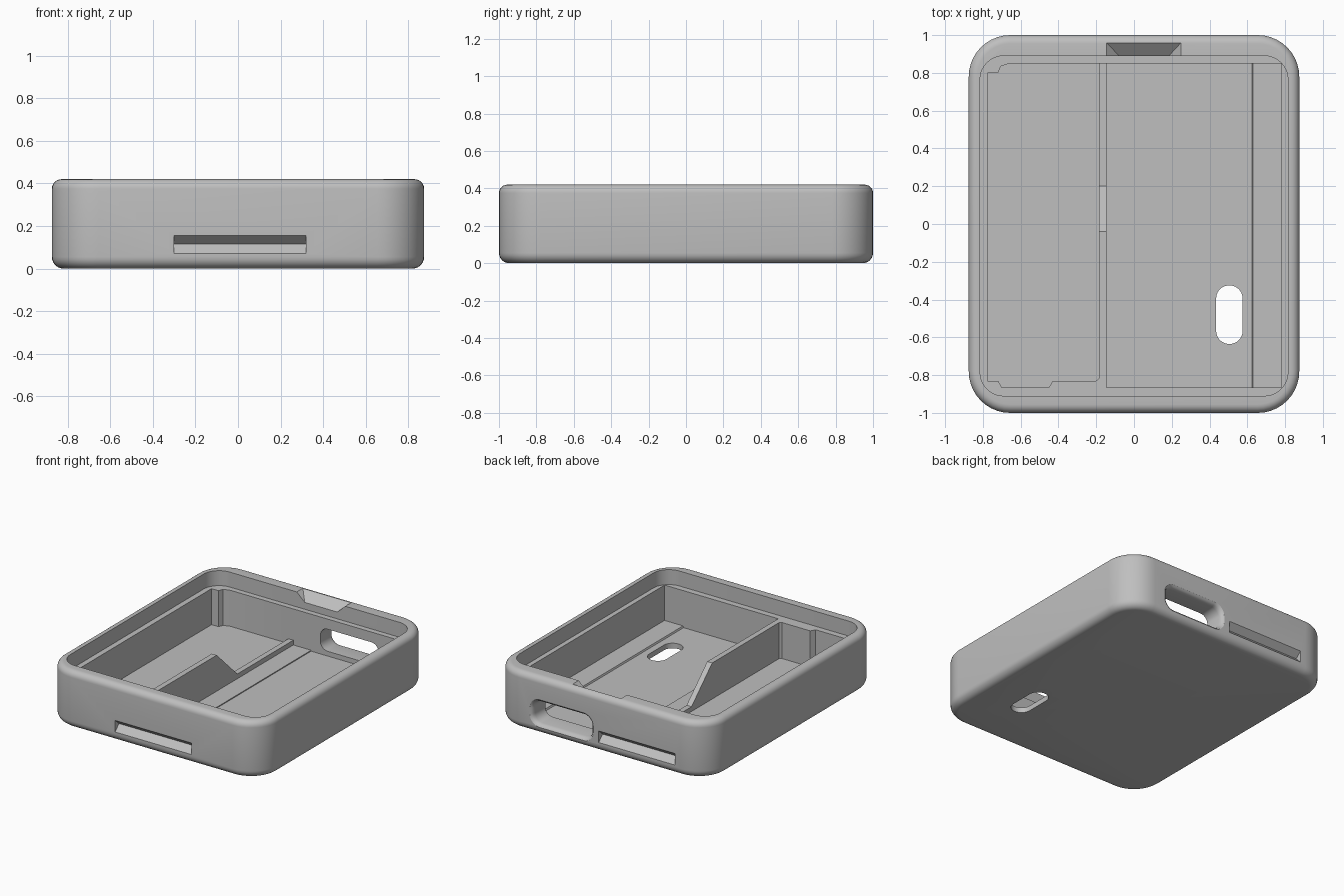
import bpy, bmesh, math

if "Cube" in bpy.data.objects:
    bpy.data.objects.remove(bpy.data.objects["Cube"])

grey = bpy.data.materials.new("case_grey")
grey.use_nodes = True
colour = (0.52, 0.52, 0.52, 1)
grey.diffuse_color = colour
grey.node_tree.nodes["Principled BSDF"].inputs["Base Color"].default_value = colour


def rounded(x0, x1, y0, y1, r, steps=10):
    """Outline of a rounded rectangle."""
    pts = []
    corners = [(x1 - r, y1 - r), (x0 + r, y1 - r), (x0 + r, y0 + r), (x1 - r, y0 + r)]
    for i, (cx, cy) in enumerate(corners):
        for k in range(steps + 1):
            a = math.pi / 2 * (i + k / steps)
            pts.append((cx + r * math.cos(a), cy + r * math.sin(a)))
    return pts


def loft(name, rings):
    """Closed solid through equal-length rings of 3D points."""
    bm = bmesh.new()
    loops = [[bm.verts.new(p) for p in ring] for ring in rings]
    n = len(loops[0])
    for a, b in zip(loops, loops[1:]):
        for i in range(n):
            j = (i + 1) % n
            bm.faces.new((a[i], a[j], b[j], b[i]))
    bm.faces.new(loops[0][::-1])
    bm.faces.new(loops[-1])
    bmesh.ops.remove_doubles(bm, verts=bm.verts, dist=1e-5)
    bmesh.ops.recalc_face_normals(bm, faces=bm.faces)
    mesh = bpy.data.meshes.new(name)
    bm.to_mesh(mesh)
    bm.free()
    mesh.materials.append(grey)
    ob = bpy.data.objects.new(name, mesh)
    bpy.context.collection.objects.link(ob)
    return ob


def prism(name, outline, z0, z1):
    return loft(name, [[(x, y, z) for x, y in outline] for z in (z0, z1)])


def box(name, x0, x1, y0, y1, z0, z1):
    return prism(name, [(x0, y0), (x1, y0), (x1, y1), (x0, y1)], z0, z1)


def along_x(name, profile, x0, x1):
    return loft(name, [[(x, y, z) for y, z in profile] for x in (x0, x1)])


# Main dimensions
HX, HY, TOP, RADIUS = 0.875, 1.0, 0.42, 0.22
LEDGE, FLOOR, OVER = 0.31, 0.045, 0.36
BACK, FRONT = 0.85, -0.865

# Outer body with rounded bottom and top edges
sections = []
for r, centre, start in ((0.055, 0.055, -90), (0.045, TOP - 0.045, 0)):
    for k in range(7):
        a = math.radians(start + 15 * k)
        sections.append((r * (1 - math.cos(a)), centre + r * math.sin(a)))
case = loft("case_tray", [
    [(x, y, z) for x, y in rounded(d - HX, HX - d, d - HY, HY - d, RADIUS - d)]
    for d, z in sections])

cutters = []

# Lid recess
cutters.append(prism("lid_recess", rounded(-0.815, 0.815, -0.91, 0.89, 0.125), LEDGE, 0.6))

# Left pocket with stepped corners
pocket = [(-0.775, -0.83), (-0.72, -0.83), (-0.7, FRONT), (-0.45, FRONT), (-0.43, -0.83),
          (-0.2, -0.83), (-0.185, -0.815), (-0.185, BACK), (-0.66, BACK), (-0.705, 0.835),
          (-0.72, 0.8), (-0.775, 0.8)]
cutters.append(prism("left_pocket", pocket, FLOOR, OVER))

# Right pocket with a shallow stepped floor
steps = [(-0.145, OVER), (-0.145, FLOOR), (0, FLOOR), (0, FLOOR - 0.007),
         (0.625, FLOOR - 0.007), (0.63, FLOOR + 0.005), (0.78, FLOOR + 0.005), (0.78, OVER)]
cutters.append(loft("right_pocket", [[(x, y, z) for x, z in steps] for y in (FRONT, BACK)]))

# Divider drop to a low ridge
drop = [(-0.04, LEDGE), (0.2, 0.08), (BACK, 0.08), (BACK, OVER), (-0.04, OVER)]
cutters.append(along_x("divider_drop", drop, -0.2, -0.13))

# Floor slot
cutters.append(prism("floor_hole", rounded(0.435, 0.575, -0.635, -0.325, 0.069), -0.1, 0.2))

# Back port, flared outward
port = []
for y, g in ((0.8, 0), (0.965, 0), (0.982, 0.004), (0.993, 0.011), (1.0, 0.022), (1.05, 0.022)):
    port.append([(x, y, z) for x, z in
                 rounded(0.075 - g, 0.55 + g, 0.073 - g, 0.235 + g, 0.06 + g)])
cutters.append(loft("back_port", port))

# V-shaped latch grooves on front and back
for name, side, x0, x1 in (("front_groove", -1, -0.3, 0.32), ("back_groove", 1, -0.61, 0.01)):
    vee = [(side * 1.05, 0.07), (side, 0.07), (side * 0.955, 0.115),
           (side, 0.155), (side * 1.05, 0.155)]
    cutters.append(along_x(name, vee, x0, x1))

# Pry notch on the back rim, sloping down to the recess
notch = []
for y, z, x0, x1 in ((0.87, 0.343, -0.061, 0.166), (1.02, 0.471, -0.2, 0.305)):
    notch.append([(x0, y, z), (x1, y, z)])
lo, hi = notch
rise = [(-0.2, 0.87, 0.471), (0.305, 0.87, 0.471)]
cutters.append(loft("pry_notch", [[lo[0], hi[0], rise[0]], [lo[1], hi[1], rise[1]]]))

# Cut everything out of the body
bpy.context.view_layer.objects.active = case
for cutter in cutters:
    mod = case.modifiers.new(cutter.name, "BOOLEAN")
    mod.operation = "DIFFERENCE"
    mod.solver = "EXACT"
    mod.object = cutter
    bpy.ops.object.modifier_apply(modifier=mod.name)
    bpy.data.objects.remove(cutter)

bpy.ops.object.select_all(action="DESELECT")
case.select_set(True)
bpy.ops.object.shade_smooth_by_angle(angle=math.radians(30))
